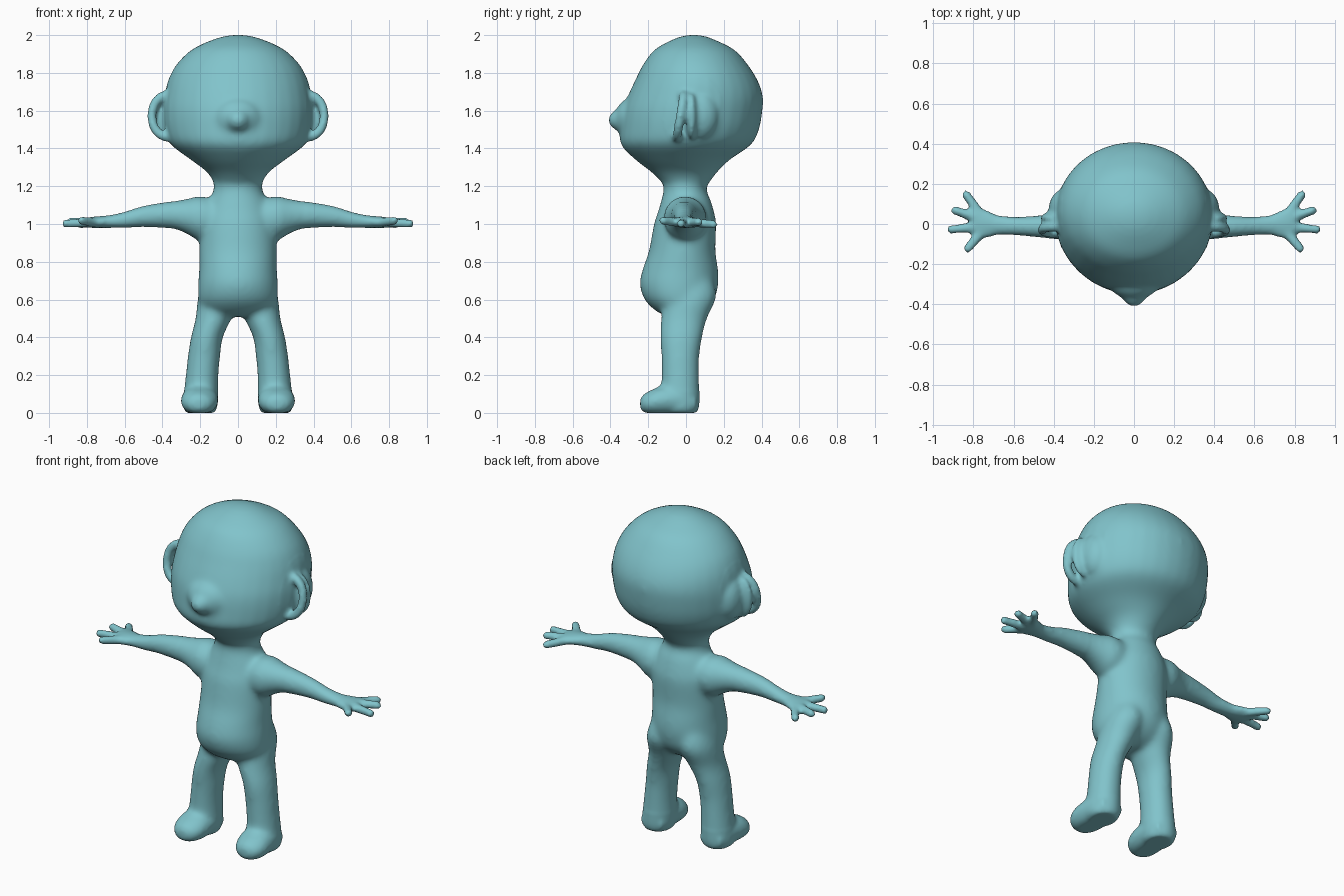
import bpy, bmesh
from math import sin, cos, pi
from mathutils import Vector

if "Cube" in bpy.data.objects:
    bpy.data.objects.remove(bpy.data.objects["Cube"])

bm = bmesh.new()
AXES = {'x': (1, 2), 'y': (0, 2), 'z': (0, 1)}


def spline(rows, steps=4):
    """Catmull-Rom through rows of numbers."""
    out = []
    for i in range(len(rows) - 1):
        a, b, c, d = (rows[max(0, min(len(rows) - 1, i + k))] for k in (-1, 0, 1, 2))
        for s in range(steps):
            t = s / steps
            out.append([0.5 * (2 * q + (r - p) * t + (2 * p - 5 * q + 4 * r - w) * t * t
                               + (3 * q - p - 3 * r + w) * t ** 3)
                        for p, q, r, w in zip(a, b, c, d)])
    return out + [list(rows[-1])]


def rings_to_skin(axis, rows, side, n):
    """Closed elliptical tube; each row is x, y, z, radius_u, radius_v."""
    u, v = AXES[axis]
    rings = []
    for x, y, z, ru, rv in rows:
        ring = []
        for k in range(n):
            p = [x, y, z]
            p[u] += ru * cos(2 * pi * k / n)
            p[v] += rv * sin(2 * pi * k / n)
            ring.append(bm.verts.new((side * p[0], p[1], max(p[2], 0))))
        rings.append(ring)
    for a, b in zip(rings, rings[1:]):
        for k in range(n):
            bm.faces.new((a[k], a[(k + 1) % n], b[(k + 1) % n], b[k]))
    bm.faces.new(rings[0])
    bm.faces.new(rings[-1])


def loft(axis, rows, side=1):
    rings_to_skin(axis, spline(rows), side, 32)


def ball(c, r, side=1, n=14):
    angles = [pi * (.04 + .92 * i / (n // 2 + 1)) for i in range(n // 2 + 2)]
    rings_to_skin('z', [(c[0], c[1], c[2] - r[2] * cos(a), r[0] * sin(a), r[1] * sin(a))
                        for a in angles], side, n)


def finger(a, b, side, r0=0.027, r1=0.024):
    for i in range(7):
        t = i / 6
        r = r0 + (r1 - r0) * t
        ball(Vector(a).lerp(Vector(b), t), (r, r, r), side)


# head
loft('z', [(0, y, z, rx, ry) for z, y, rx, ry in [
    (2.002, .04, .015, .012), (1.995, .04, .07, .06), (1.97, .04, .15, .125), (1.92, .045, .25, .215),
    (1.84, .05, .33, .28), (1.76, .055, .37, .325), (1.68, .05, .388, .357),
    (1.6, .035, .395, .37), (1.5, .02, .387, .367), (1.42, 0, .355, .345),
    (1.34, -.018, .25, .25), (1.27, -.008, .16, .17), (1.2, 0, .12, .11)]])
# nose
ball((0, -.34, 1.55), (.065, .075, .06), n=24)
ball((0, -.31, 1.56), (.12, .065, .1), n=24)
# neck and torso
loft('z', [(0, y, z, rx, ry) for z, y, rx, ry in [
    (1.28, 0, .13, .115), (1.18, -.005, .13, .114), (1.13, 0, .155, .13),
    (1.06, 0, .185, .15), (1.0, -.005, .2, .165), (.86, -.02, .205, .176),
    (.76, -.03, .206, .2), (.68, -.037, .212, .208), (.6, -.035, .21, .185),
    (.54, -.03, .18, .13), (.51, -.03, .12, .07)]])

for s in (1, -1):
    # leg
    loft('z', [(.095, .035, .74, .07, .09), (.105, .025, .62, .105, .137),
               (.13, -.01, .5, .095, .122), (.165, -.025, .4, .085, .112),
               (.18, -.03, .3, .086, .101), (.19, -.03, .2, .087, .1),
               (.196, -.03, .1, .092, .102), (.2, -.03, .03, .09, .1),
               (.2, -.03, 0, .075, .085)], s)
    # foot
    loft('y', [(.198, .055, .05, .07, .05), (.2, -.03, .07, .093, .08),
               (.204, -.13, .065, .098, .078), (.207, -.19, .055, .088, .063),
               (.207, -.228, .05, .06, .045), (.207, -.243, .048, .025, .02)], s)
    # arm and palm
    loft('x', [(.08, 0, 1.03, .1, .09), (.2, -.005, 1.03, .115, .118),
               (.27, -.008, 1.04, .092, .093), (.35, -.01, 1.048, .071, .073),
               (.5, -.012, 1.04, .052, .056), (.6, -.01, 1.022, .046, .043),
               (.68, -.005, 1.013, .05, .034), (.74, 0, 1.01, .072, .031),
               (.79, .005, 1.008, .07, .028), (.815, .005, 1.008, .03, .014)], s)
    # fingers
    for a, b, z in [((.76, .04), (.835, .145), .998), ((.78, .03), (.89, .067), 1.01),
                    ((.78, -.015), (.91, -.027), 1.002), ((.76, -.04), (.828, -.122), 1.018)]:
        finger((*a, 1.008), (*b, z), s)
    # ear: curled rim, thin shell and blend into the head
    for i in range(19):
        t = pi * (i / 18 - .5)
        ball((.37 + .087 * cos(t), -.03 + .018 * sin(t), 1.572 + .112 * sin(t)),
             (.026, .026, .026), s)
    ball((.39, .03, 1.572), (.078, .032, .125), s, 24)
    ball((.345, .075, 1.575), (.08, .1, .13), s, 24)

bmesh.ops.recalc_face_normals(bm, faces=bm.faces[:])
raw = bpy.data.meshes.new("figure_parts")
bm.to_mesh(raw)
bm.free()

# fuse all parts into one skin
body = bpy.data.objects.new("cartoon_figure", raw)
bpy.context.collection.objects.link(body)
rm = body.modifiers.new("fuse", 'REMESH')
rm.mode = 'VOXEL'
rm.voxel_size = 0.012
dg = bpy.context.evaluated_depsgraph_get()
skin = bpy.data.meshes.new_from_object(body.evaluated_get(dg))
body.modifiers.clear()
body.data = skin

# soften everything a little, the trunk and face more
trunk = body.vertex_groups.new(name="trunk")
trunk.add([v.index for v in skin.vertices if abs(v.co.x) < .36 and v.co.z > .12], 1.0, 'REPLACE')
soft = body.modifiers.new("soften", 'SMOOTH')
soft.factor, soft.iterations = .5, 7
blend = body.modifiers.new("blend", 'SMOOTH')
blend.factor, blend.iterations, blend.vertex_group = .5, 20, "trunk"
skin.polygons.foreach_set("use_smooth", [True] * len(skin.polygons))

teal = bpy.data.materials.new("teal")
teal.diffuse_color = (.22, .55, .6, 1)
teal.use_nodes = True
teal.node_tree.nodes["Principled BSDF"].inputs["Base Color"].default_value = teal.diffuse_color
skin.materials.clear()
skin.materials.append(teal)
